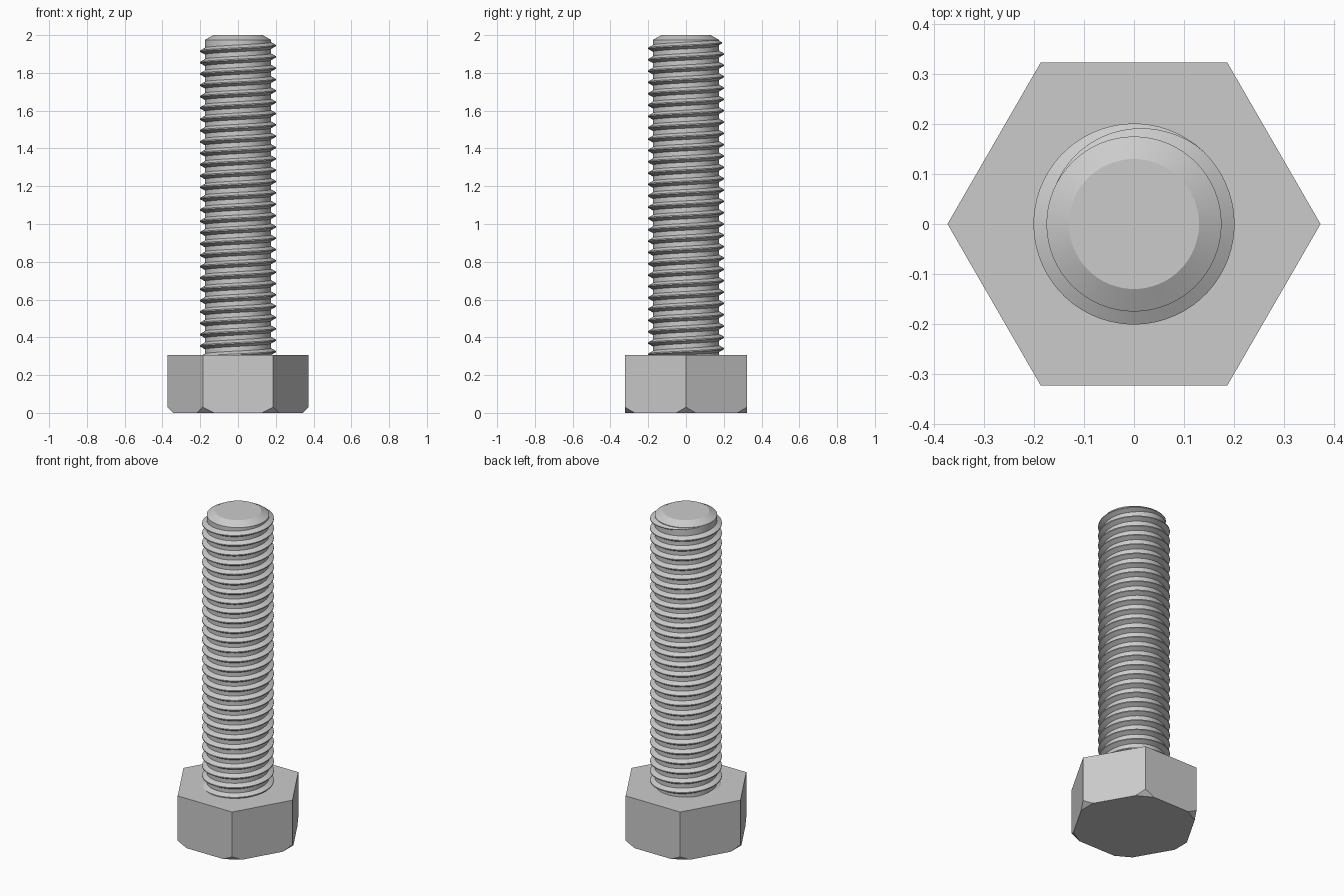
import bpy
import bmesh
from math import cos, sin, pi, tau, radians
from mathutils import Vector

if "Cube" in bpy.data.objects:
    bpy.data.objects.remove(bpy.data.objects["Cube"])

# Overall dimensions
HEAD_R, HEAD_TOP, CORNER_CUT = 0.373, 0.307, 0.03
CORE_R, CREST_R, PITCH = 0.175, 0.201, 0.06
SEGS = 64

steel = bpy.data.materials.new("steel grey")
steel.use_nodes = True
GREY = (0.6, 0.6, 0.6, 1)
steel.diffuse_color = GREY
steel.node_tree.nodes["Principled BSDF"].inputs["Base Color"].default_value = GREY


def finish(bm, name, smooth=True):
    bmesh.ops.recalc_face_normals(bm, faces=bm.faces)
    mesh = bpy.data.meshes.new(name)
    bm.to_mesh(mesh)
    bm.free()
    mesh.materials.append(steel)
    obj = bpy.data.objects.new(name, mesh)
    bpy.context.collection.objects.link(obj)
    if smooth:
        bpy.ops.object.select_all(action="DESELECT")
        obj.select_set(True)
        bpy.context.view_layer.objects.active = obj
        bpy.ops.object.shade_smooth_by_angle(angle=radians(28))
    return obj


# Hexagonal head, with each bottom corner sliced off by a sloping plane
bm = bmesh.new()
corners = [Vector((HEAD_R * cos(i * tau / 6), HEAD_R * sin(i * tau / 6), 0)) for i in range(6)]
base = bm.faces.new([bm.verts.new(c) for c in corners])
side = bmesh.ops.extrude_face_region(bm, geom=[base])["geom"]
bmesh.ops.translate(bm, vec=(0, 0, HEAD_TOP),
                    verts=[g for g in side if isinstance(g, bmesh.types.BMVert)])
for c in corners:
    out = c.normalized()
    bmesh.ops.bisect_plane(bm, geom=bm.verts[:] + bm.edges[:] + bm.faces[:],
                           plane_co=out * (HEAD_R - CORNER_CUT),
                           plane_no=out - Vector((0, 0, 1)), clear_outer=True)
    bmesh.ops.holes_fill(bm, edges=[e for e in bm.edges if e.is_boundary], sides=0)
finish(bm, "hex_head", smooth=False)

# Shank core with a chamfered tip, turned from a profile
bm = bmesh.new()
profile = [(CORE_R, HEAD_TOP - 0.05), (CORE_R, 1.975), (0.13, 2.0)]
rings = [[bm.verts.new((r * cos(i * tau / SEGS), r * sin(i * tau / SEGS), z))
          for i in range(SEGS)] for r, z in profile]
for low, high in zip(rings, rings[1:]):
    for i in range(SEGS):
        j = (i + 1) % SEGS
        bm.faces.new((low[i], low[j], high[j], high[i]))
bm.faces.new(rings[-1])
bm.faces.new(rings[0])
finish(bm, "shank_core")

# Helical thread ridge, fading into the core at the top end
bm = bmesh.new()
CREST_HALF, ROOT_HALF = 0.003, 0.0195
RUNOUT_START, RUNOUT_END = radians(50), radians(165)
steps = int(28.2 * SEGS)
previous = None
for k in range(steps + 1):
    angle = RUNOUT_END - k * tau / SEGS
    z = 1.945 + PITCH * angle / tau
    fade = min(1, (RUNOUT_END - angle) / (RUNOUT_END - RUNOUT_START))
    inner = CORE_R - 0.003
    outer = inner + (CREST_R - inner) * fade
    section = [(inner, -ROOT_HALF * fade), (outer, -CREST_HALF * fade),
               (outer, CREST_HALF * fade), (inner, ROOT_HALF * fade)]
    current = [bm.verts.new((r * cos(angle), r * sin(angle), z + dz)) for r, dz in section]
    if previous:
        for a in range(3):
            bm.faces.new((previous[a], previous[a + 1], current[a + 1], current[a]))
    previous = current
# Trim the ridge where it enters the head
bmesh.ops.bisect_plane(bm, geom=bm.verts[:] + bm.edges[:] + bm.faces[:],
                       plane_co=(0, 0, HEAD_TOP - 0.02), plane_no=(0, 0, -1), clear_outer=True)
finish(bm, "thread")
